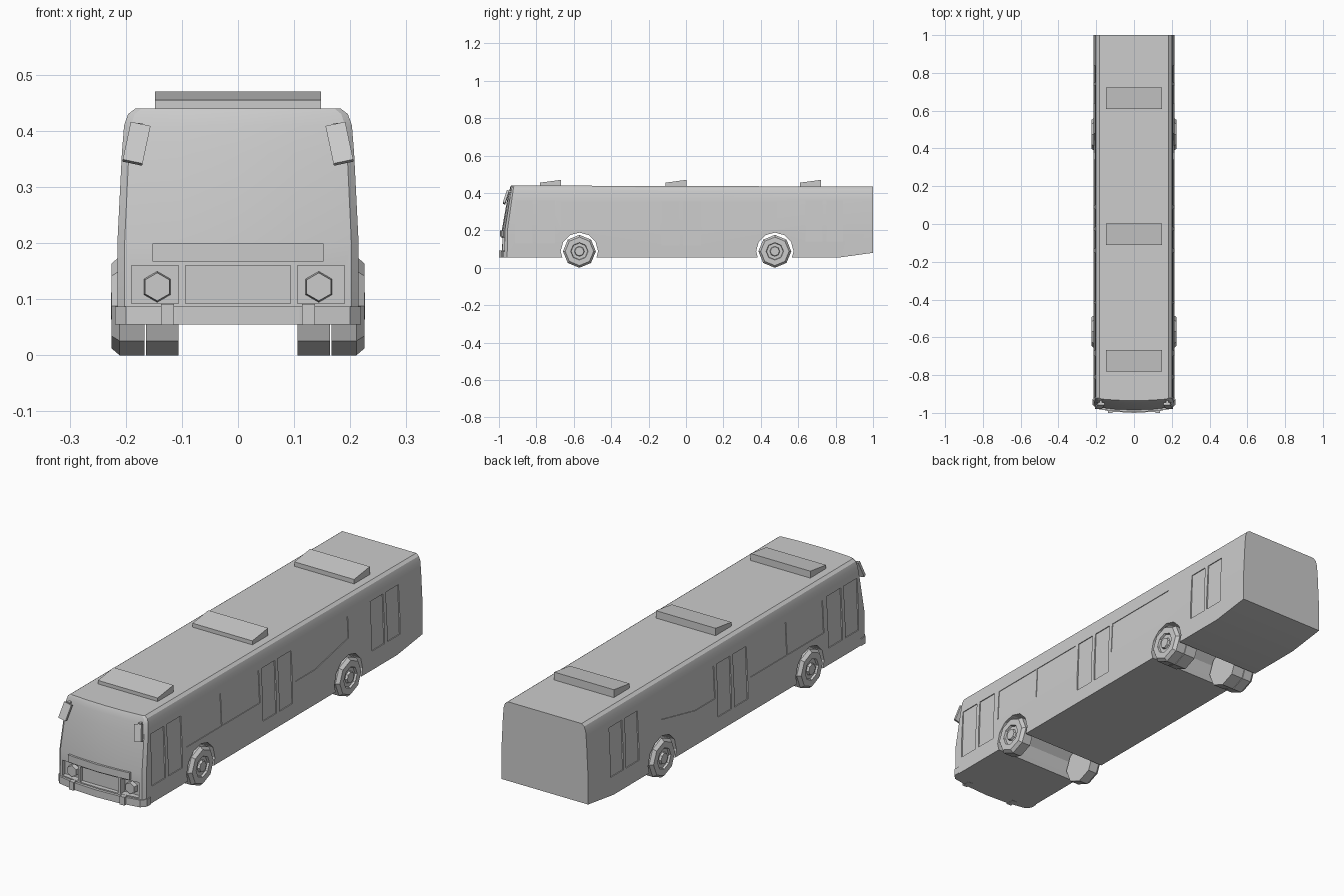
import bpy, bmesh, math
from mathutils import Matrix, Vector

if "Cube" in bpy.data.objects:
    bpy.data.objects.remove(bpy.data.objects["Cube"])


def finish(bm, name):
    bmesh.ops.recalc_face_normals(bm, faces=bm.faces)
    me = bpy.data.meshes.new(name)
    bm.to_mesh(me)
    bm.free()
    ob = bpy.data.objects.new(name, me)
    bpy.context.collection.objects.link(ob)
    return ob


def loft(bm, rings):
    # skin closed rings and cap both ends
    vs = [[bm.verts.new(p) for p in r] for r in rings]
    n = len(vs[0])
    for a, b in zip(vs, vs[1:]):
        for i in range(n):
            j = (i + 1) % n
            bm.faces.new((a[i], a[j], b[j], b[i]))
    bm.faces.new(vs[0])
    bm.faces.new(vs[-1])


def box(bm, x0, x1, y0, y1, z0, z1):
    loft(bm, [[(x0, y0, z), (x1, y0, z), (x1, y1, z), (x0, y1, z)] for z in (z0, z1)])


def ngon_x(bm, y, z, r, n, x0, x1):
    ring = [(y + r * math.cos(2 * math.pi * i / n), z + r * math.sin(2 * math.pi * i / n)) for i in range(n)]
    loft(bm, [[(x, a, b) for a, b in ring] for x in (x0, x1)])


def curved_bar(name, path, depth, z0, z1):
    # bar following the bowed front; path is the right half, mirrored
    pts = [(-x, y) for x, y in path[:0:-1]] + path
    pts += [(x, y + depth) for x, y in reversed(pts)]
    bm = bmesh.new()
    loft(bm, [[(x, y, z) for x, y in pts] for z in (z0, z1)])
    return finish(bm, name)


def smooth(ob, angle=25):
    bpy.ops.object.select_all(action='DESELECT')
    ob.select_set(True)
    bpy.context.view_layer.objects.active = ob
    bpy.ops.object.shade_smooth_by_angle(angle=math.radians(angle))


AXLES = (-0.57, 0.475)
WZ = 0.088

# body: plan outlines stacked upward (z, half width, corner y, nose y)
levels = [(0.055, 0.215, -0.955, -0.988), (0.20, 0.215, -0.955, -0.985),
          (0.36, 0.207, -0.932, -0.957), (0.41, 0.203, -0.925, -0.946),
          (0.43, 0.196, -0.922, -0.94), (0.44, 0.183, -0.92, -0.935)]
rings = []
for z, w, yc, yn in levels:
    half = [(1, 1.0), (1, yc), (0.94, yc + 0.45 * (yn - yc)), (0.5, yc + 0.85 * (yn - yc)), (0, yn)]
    pts = [(w * f, y) for f, y in half]
    pts += [(-x, y) for x, y in pts[-2::-1]]
    rings.append([(x, y, z - (0.003 * (y + 1) if z > 0.4 else 0)) for x, y in pts])
bm = bmesh.new()
loft(bm, rings)
# upswept tail underside
cut = bmesh.ops.bisect_plane(bm, geom=bm.verts[:] + bm.edges[:] + bm.faces[:], plane_co=(0, 0.82, 0.055),
                             plane_no=(0, 0.025, -0.18), clear_outer=True)
bmesh.ops.holes_fill(bm, edges=[e for e in bm.edges if e.is_boundary])
body = finish(bm, "bus_body")


# cutters: wheel tunnels, door panes, windows, front recesses
def side_x(z):
    return 0.215 - max(0, z - 0.2) * 0.05


cb = bmesh.new()
for y in AXLES:
    ngon_x(cb, y, WZ, 0.1, 12, -0.3, 0.3)


def rect(y0, y1, z0, z1):
    return [(y0, z0), (y1, z0), (y1, z1), (y0, z1)]


panes = [(rect(a, b, z0, z1), 0.004) for a, b, z0, z1 in (
    (-0.915, -0.82, 0.13, 0.36), (-0.80, -0.70, 0.13, 0.36),
    (-0.13, -0.035, 0.12, 0.355), (-0.015, 0.08, 0.12, 0.355),
    (0.64, 0.73, 0.14, 0.36), (0.75, 0.84, 0.14, 0.36))]
panes += [(rect(-0.67, -0.42, 0.21, 0.355), 0.003), (rect(-0.41, -0.15, 0.21, 0.355), 0.003),
          ([(0.1, 0.21), (0.24, 0.21), (0.48, 0.26), (0.48, 0.355), (0.1, 0.355)], 0.003)]
for s in (-1, 1):
    for poly, d in panes:
        loft(cb, [[(s * (side_x(z) - d), y, z) for y, z in poly], [(s * 0.26, y, z) for y, z in poly]])
    box(cb, s * 0.106, s * 0.19, -1.1, -0.952, 0.092, 0.16)
box(cb, -0.094, 0.094, -1.1, -0.966, 0.092, 0.16)
cutter = finish(cb, "body_cutter")
cutter.hide_render = True
mod = body.modifiers.new("cut", 'BOOLEAN')
mod.operation = 'DIFFERENCE'
mod.solver = 'EXACT'
mod.object = cutter
bpy.context.view_layer.objects.active = body
bpy.ops.object.modifier_apply(modifier=mod.name)
bpy.data.objects.remove(cutter)
smooth(body)

# front bumper and destination-style trim bar
curved_bar("front_bumper", [(0, -1.0), (0.11, -0.994), (0.2, -0.978), (0.219, -0.957)], 0.03, 0.055, 0.087)
curved_bar("front_trim_bar", [(0, -0.995), (0.1, -0.99), (0.152, -0.985)], 0.025, 0.167, 0.199)

for s, side in ((-1, "left"), (1, "right")):
    # bumper guards
    bm = bmesh.new()
    box(bm, s * 0.114, s * 0.137, -1.0, -0.96, 0.054, 0.091)
    finish(bm, side + "_bumper_guard")
    # six-sided headlights in their recesses
    bm = bmesh.new()
    bmesh.ops.create_cone(bm, cap_ends=True, segments=6, radius1=0.028, radius2=0.025, depth=0.022,
                          matrix=Matrix.Translation((s * 0.144, -0.96, 0.122)) @ Matrix.Rotation(math.pi / 2, 4, 'X'))
    finish(bm, side + "_headlight")
    # tilted mirrors with a short arm
    bm = bmesh.new()
    m = (Matrix.Translation((s * 0.181, -0.962, 0.377)) @ Matrix.Rotation(-s * math.radians(12), 4, 'Y')
         @ Matrix.Rotation(math.radians(-18), 4, 'X'))
    bmesh.ops.create_cube(bm, size=1, matrix=m @ Matrix.Diagonal((0.036, 0.013, 0.072, 1)))
    box(bm, s * 0.17, s * 0.182, -0.952, -0.92, 0.402, 0.414)
    finish(bm, side + "_mirror")

# roof wedges
for i, y in enumerate((-0.78, -0.11, 0.61)):
    bm = bmesh.new()
    prof = [(y, 0.43), (y + 0.112, 0.43), (y + 0.112, 0.47), (y, 0.455)]
    loft(bm, [[(x, a, b) for a, b in prof] for x in (-0.148, 0.148)])
    finish(bm, f"roof_vent_{i + 1}")


# wheels: eight-sided lathe, twin inner tyres on the rear axle
def wheel(name, y, s, prof):
    bm = bmesh.new()
    rings = [[(s * x, y + r * math.cos(k * math.pi / 4), WZ + r * math.sin(k * math.pi / 4))
              for k in range(8)] for x, r in prof]
    loft(bm, rings)
    finish(bm, name)


OUTER = [(0.167, 0.088), (0.211, 0.088), (0.225, 0.076), (0.225, 0.047), (0.216, 0.044),
         (0.216, 0.027), (0.226, 0.024)]
INNER = [(0.106, 0.088), (0.164, 0.088)]
for s, side in ((-1, "left"), (1, "right")):
    wheel(side + "_front_wheel", AXLES[0], s, OUTER)
    wheel(side + "_rear_wheel", AXLES[1], s, OUTER)
    wheel(side + "_rear_inner_tyre", AXLES[1], s, INNER)
